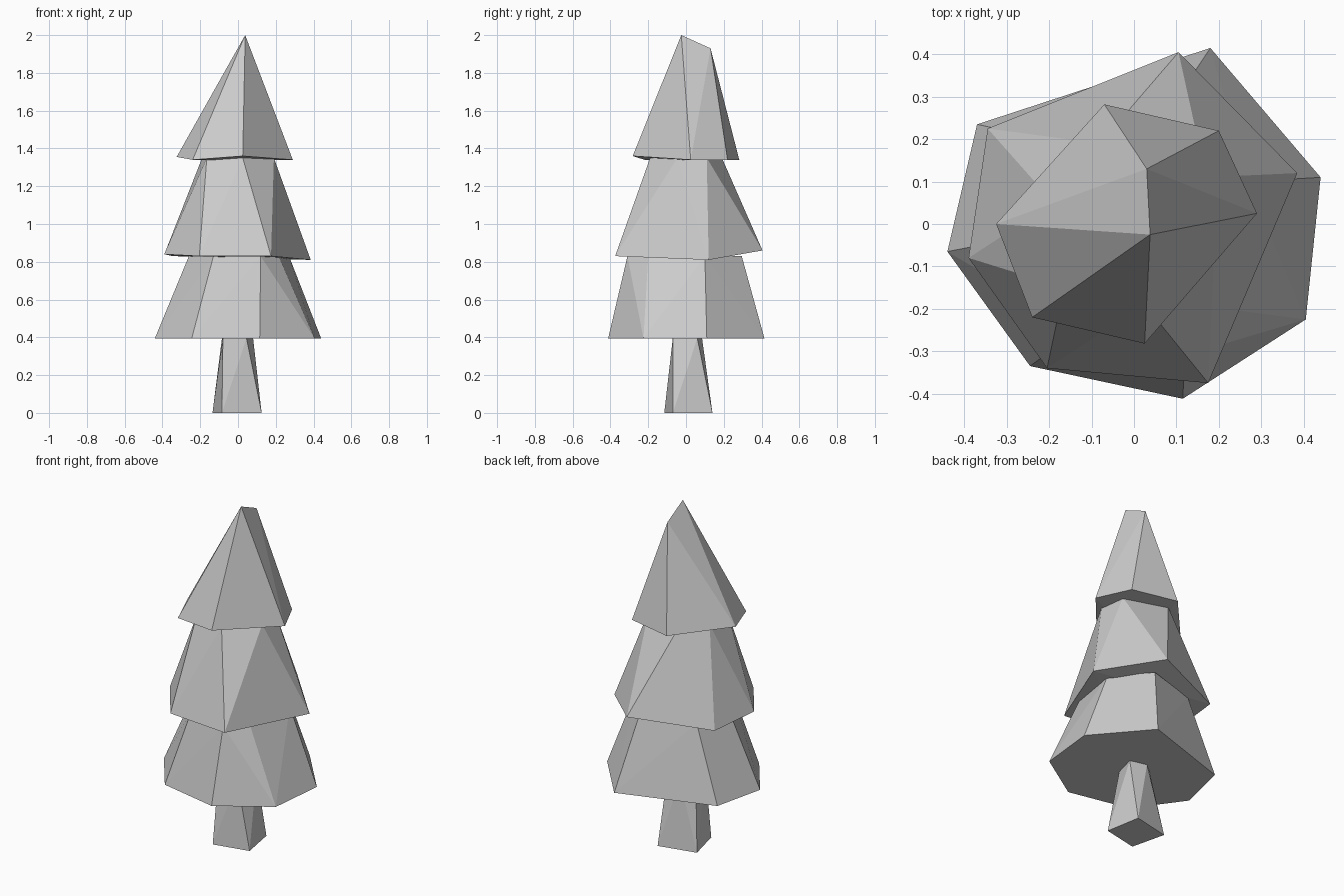
import bpy, bmesh

if "Cube" in bpy.data.objects:
    bpy.data.objects.remove(bpy.data.objects["Cube"])


def ring(points, z):
    """Horizontal ring; a point may carry its own height as a third value."""
    return [(p[0], p[1], p[2] if len(p) > 2 else z) for p in points]


def hull_part(name, *rings):
    """Flat-faceted solid wrapped around irregular rings."""
    bm = bmesh.new()
    for pts in rings:
        for co in pts:
            bm.verts.new(co)
    res = bmesh.ops.convex_hull(bm, input=bm.verts[:])
    loose = [v for v in bm.verts if not v.link_faces]
    bmesh.ops.delete(bm, geom=loose, context='VERTS')
    bmesh.ops.recalc_face_normals(bm, faces=bm.faces[:])
    mesh = bpy.data.meshes.new(name)
    bm.to_mesh(mesh)
    bm.free()
    obj = bpy.data.objects.new(name, mesh)
    bpy.context.collection.objects.link(obj)
    return obj


# Tapered trunk
hull_part("trunk",
          ring([(-.085, -.115), (.125, -.07), (.088, .14), (-.135, .09)], 0),
          ring([(-.08, -.07), (.045, -.07), (.08, .06), (-.02, .085), (-.085, .03)], .395))

# Seven-sided lower branches
hull_part("lower_branches",
          ring([(.115, -.412), (.405, -.225), (.44, .11), (.18, .415),
                (-.37, .235), (-.44, -.065), (-.245, -.335)], .395),
          ring([(.12, -.31), (.215, -.2), (.27, .1), (.1, .295),
                (-.21, .2), (-.26, -.03), (-.13, -.25)], .83))

# Six-sided middle branches with uneven rim
hull_part("middle_branches",
          ring([(.175, -.375), (.385, .12, .81), (.105, .405, .86),
                (-.345, .225), (-.39, -.08, .84), (-.205, -.34)], .83),
          ring([(.025, -.19), (.19, -.045), (.17, .11),
                (-.08, .19), (-.19, .05), (-.165, -.15)], 1.35))

# Six-sided crown ending in a short sloping ridge
hull_part("top_branches",
          ring([(.025, -.282, 1.36), (.29, .025, 1.34), (.2, .22, 1.34),
                (-.07, .282, 1.34), (-.325, 0, 1.355), (-.24, -.22, 1.34)], 1.35),
          [(.038, -.025, 2.0), (.03, .13, 1.93)])
